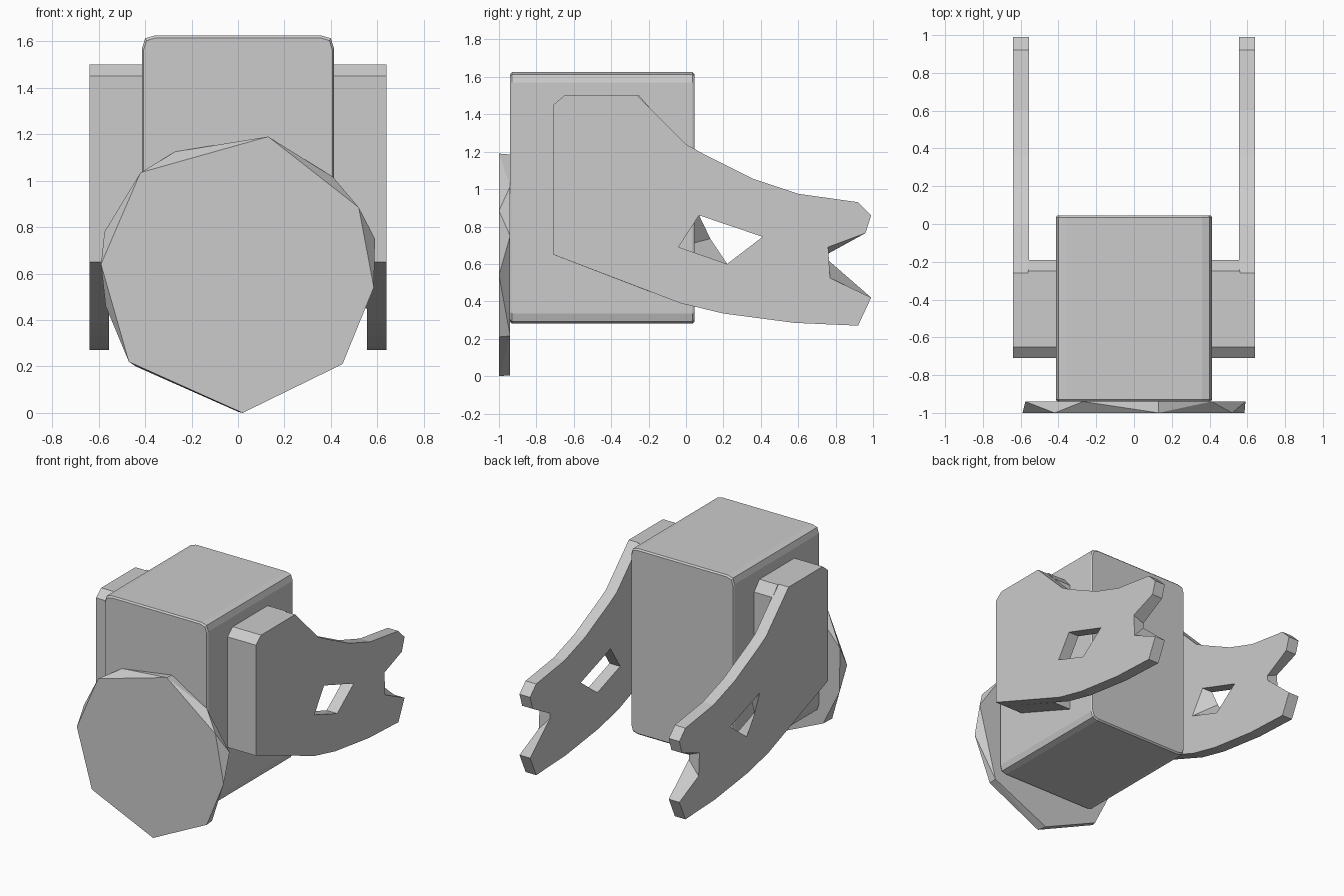
import bpy
import bmesh

cube = bpy.data.objects.get("Cube")
if cube:
    bpy.data.objects.remove(cube, do_unlink=True)

grey = bpy.data.materials.new("plain grey")
grey.use_nodes = True
grey.diffuse_color = (0.6, 0.6, 0.6, 1)
grey.node_tree.nodes["Principled BSDF"].inputs["Base Color"].default_value = (0.6, 0.6, 0.6, 1)


def finish(bm, name):
    bmesh.ops.recalc_face_normals(bm, faces=bm.faces)
    mesh = bpy.data.meshes.new(name)
    bm.to_mesh(mesh)
    bm.free()
    mesh.materials.append(grey)
    obj = bpy.data.objects.new(name, mesh)
    bpy.context.collection.objects.link(obj)
    return obj


def ring(bm, points, place):
    """Closed loop of edges through 2D points placed in space."""
    verts = [bm.verts.new(place(a, b)) for a, b in points]
    edges = [bm.edges.new((v, verts[i - 1])) for i, v in enumerate(verts)]
    return verts, edges


def join(bm, first, second):
    for i in range(len(first)):
        bm.faces.new((first[i - 1], first[i], second[i], second[i - 1]))


def slab(name, outer, inner, x_out, x_in, holes=None):
    """Side profile lofted between two x positions, with an optional opening."""
    bm = bmesh.new()
    caps = []
    loops = [(outer, inner)] + ([holes] if holes else [])
    out_edges, in_edges = [], []
    for loop_out, loop_in in loops:
        vo, eo = ring(bm, loop_out, lambda y, z: (x_out, y, z))
        vi, ei = ring(bm, loop_in, lambda y, z: (x_in, y, z))
        out_edges += eo
        in_edges += ei
        caps.append((vo, vi))
    for edges in (out_edges, in_edges):
        bmesh.ops.triangle_fill(bm, use_beauty=True, edges=edges, normal=(1, 0, 0))
    for vo, vi in caps:
        join(bm, vo, vi)
    bmesh.ops.dissolve_limit(bm, angle_limit=0.01, verts=bm.verts, edges=bm.edges)
    return finish(bm, name)


# Main box with rounded long edges
corner = [(0.36, 0.672), (0.40, 0.66), (0.413, 0.618)]
section = corner + [(x, -z) for x, z in reversed(corner)]
section += [(-x, z) for x, z in reversed(section)]
bm = bmesh.new()
rings = []
for y, scale in ((-0.94, 0.985), (-0.93, 1), (0.035, 1), (0.045, 0.985)):
    rings.append(ring(bm, section, lambda x, z: (x * scale, y, 0.953 + z * scale))[0])
for a, b in zip(rings, rings[1:]):
    join(bm, a, b)
bm.faces.new(rings[0])
bm.faces.new(rings[-1])
finish(bm, "main_box")

# Rough faceted disc on the front
front = [(0.02, 0), (0.45, 0.21), (0.585, 0.54), (0.52, 0.885),
         (0.13, 1.19), (-0.42, 1.035), (-0.59, 0.64), (-0.47, 0.22)]
back = [(0, 0.005), (0.45, 0.215), (0.59, 0.75), (0.41, 1.015), (0.13, 1.185),
        (-0.27, 1.125), (-0.575, 0.78), (-0.57, 0.46), (-0.44, 0.2)]
bm = bmesh.new()
for points, y in ((front, -1), (back, -0.94)):
    for x, z in points:
        bm.verts.new((x, y, z))
bmesh.ops.convex_hull(bm, input=bm.verts)
bmesh.ops.dissolve_limit(bm, angle_limit=0.01, verts=bm.verts, edges=bm.edges)
finish(bm, "front_disc")

# Forked side plates with an opening, and the thick mounts joining them to the box
upper = [(-0.71, 0.65), (-0.71, 1.45), (-0.65, 1.5), (-0.26, 1.5), (0.0, 1.24),
         (0.09, 1.19), (0.36, 1.055), (0.6, 0.975), (0.92, 0.93), (0.99, 0.86), (0.96, 0.765)]
lower = [(0.99, 0.42), (0.92, 0.27), (0.58, 0.285), (0.2, 0.335), (-0.03, 0.39)]
plate_out = upper + [(0.76, 0.69), (0.77, 0.525)] + lower
plate_in = upper + [(0.76, 0.655), (0.76, 0.62)] + lower
opening = [(0.07, 0.86), (0.41, 0.745), (0.22, 0.6), (-0.04, 0.69)]
narrow = opening[:3] + [(0.13, 0.735)]
mount = [(-0.71, 0.65), (-0.71, 1.45), (-0.65, 1.5), (-0.25, 1.5), (-0.19, 1.43), (-0.19, 0.45)]

for side, s, hole_out in (("left", 1, opening), ("right", -1, narrow)):
    slab(side + "_fork_plate", plate_out, plate_in, s * 0.64, s * 0.555, (hole_out, opening))
    slab(side + "_mount", mount, mount, s * 0.56, s * 0.40)
